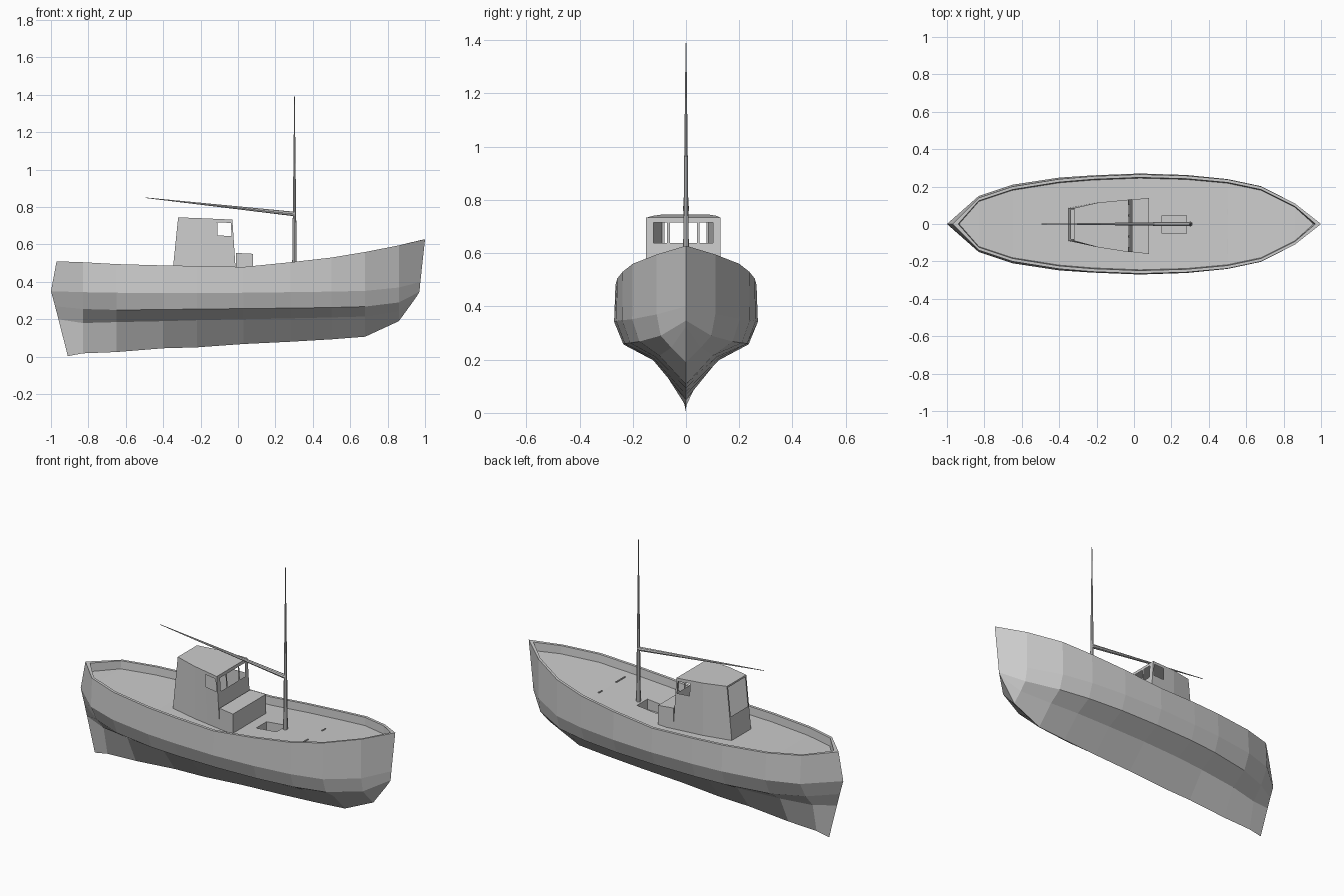
import bpy, bmesh, math
from mathutils import Vector

if "Cube" in bpy.data.objects:
    bpy.data.objects.remove(bpy.data.objects["Cube"])

grey = bpy.data.materials.new("light_grey")
grey.diffuse_color = (0.6, 0.6, 0.6, 1)
grey.use_nodes = True
grey.node_tree.nodes["Principled BSDF"].inputs["Base Color"].default_value = grey.diffuse_color


def make(name, verts, faces, fix_normals=True):
    me = bpy.data.meshes.new(name)
    me.from_pydata(verts, [], faces)
    bm = bmesh.new()
    bm.from_mesh(me)
    bmesh.ops.remove_doubles(bm, verts=bm.verts, dist=1e-5)
    bmesh.ops.dissolve_degenerate(bm, edges=bm.edges, dist=1e-5)
    if fix_normals:
        bmesh.ops.recalc_face_normals(bm, faces=bm.faces)
    bm.to_mesh(me)
    bm.free()
    me.materials.append(grey)
    ob = bpy.data.objects.new(name, me)
    bpy.context.collection.objects.link(ob)
    return ob


# Hull: lines run from stern to bow; ends meet on the centreline
X = [-.83, -.65, -.4, -.22, .03, .28, .5, .68, .86]


def line(stern, ys, zs, bow):
    mid = [(x, y, z) for x, y, z in zip(X, ys, zs)]
    return [(stern[0], 0, stern[1])] + mid + [(bow[0], 0, bow[1])]


sheer_y = [.14, .2, .24, .255, .265, .258, .238, .2, .11]
sheer_z = [.505, .495, .488, .485, .48, .505, .53, .56, .595]
keel = line((-.91, .003), [0] * 9, [.018, .025, .045, .05, .068, .08, .093, .107, .19], (.94, .3))
bilge = line((-.96, .2), [.035, .075, .105, .118, .125, .122, .115, .1, .055],
             [.18, .185, .19, .195, .2, .205, .21, .215, .245], (.957, .325))
chine = line((-.978, .27), [.1, .17, .215, .23, .235, .23, .21, .175, .095],
             [.255, .25, .252, .255, .257, .26, .263, .268, .29], (.97, .347))
side = line((-1, .35), [.15, .21, .248, .26, .27, .262, .24, .202, .11],
            [.345, .342, .34, .34, .342, .345, .348, .352, .37], (.975, .4))
sheer = line((-.97, .51), sheer_y, sheer_z, (1, .628))
rail = line((-.94, .509), [y - .016 for y in sheer_y], sheer_z, (.97, .622))
deck = line((-.935, .462), [y - .02 for y in sheer_y], [z - .045 for z in sheer_z], (.96, .575))

half = [keel, bilge, chine, side, sheer, rail, deck]
port = [[(x, -y, z) for x, y, z in l] for l in half[1:]]
ring = half[::-1] + port
n = len(X) + 2
verts = [v for l in ring for v in l]
faces = []
for r in range(len(ring)):
    s = (r + 1) % len(ring)
    for i in range(n - 1):
        faces.append((r * n + i, r * n + i + 1, s * n + i + 1, s * n + i))
hull = make("hull", verts, faces)


def box(name, lo, hi):
    v = [(x, y, z) for x in (lo[0], hi[0]) for y in (lo[1], hi[1]) for z in (lo[2], hi[2])]
    f = [(0, 1, 3, 2), (4, 6, 7, 5), (0, 4, 5, 1), (2, 3, 7, 6), (0, 2, 6, 4), (1, 5, 7, 3)]
    return make(name, v, f)


# Deck hatch opening
cutter = box("hatch_cutter", (.15, -.05, .40), (.28, .045, .6))
cutter.hide_render = True
cutter.hide_viewport = True
cut = hull.modifiers.new("hatch", 'BOOLEAN')
cut.operation = 'DIFFERENCE'
cut.object = cutter
cut.solver = 'EXACT'

# Low deck ridges
box("ridge_starboard", (.497, -.16, .46), (.503, -.08, .49))
box("ridge_port", (.497, .05, .46), (.503, .08, .49))


# Wall with rectangular openings, mapped from (u, v) in 0..1 between four corners
def wall(name, corners, holes):
    a, b, c, d = [Vector(p) for p in corners]
    us = sorted({0, 1, *[h[0] for h in holes], *[h[1] for h in holes]})
    vs = sorted({0, 1, *[h[2] for h in holes], *[h[3] for h in holes]})
    v, f = [], []
    for u0, u1 in zip(us, us[1:]):
        for v0, v1 in zip(vs, vs[1:]):
            um, vm = (u0 + u1) / 2, (v0 + v1) / 2
            if any(h[0] < um < h[1] and h[2] < vm < h[3] for h in holes):
                continue
            k = len(v)
            for u, w in ((u0, v0), (u1, v0), (u1, v1), (u0, v1)):
                v.append(a.lerp(b, u).lerp(d.lerp(c, u), w))
            f.append((k, k + 1, k + 2, k + 3))
    return make(name, v, f, False)


# Wheelhouse plan, stern to bow: bottom x, top x, top z, starboard y, port y
FLOOR = .43
aft = (-.352, -.32, .745, -.09, .085)
mid = (-.19, -.19, .74, -.125, .115)
fwd = (-.01, -.03, .733, -.15, .13)


def corner(p, k, top):
    return (p[1] if top else p[0], p[k], p[2] if top else FLOOR)


def panel(name, p, q, kp, kq, holes=()):
    wall(name, [corner(p, kp, 0), corner(q, kq, 0), corner(q, kq, 1), corner(p, kp, 1)], holes)


side_window = [(.49, .94, .71, .94)]
panel("wall_aft_starboard", aft, mid, 3, 3)
panel("wall_side_starboard", mid, fwd, 3, 3, side_window)
panel("wall_side_port", fwd, mid, 4, 4, [(.06, .51, .71, .94)])
panel("wall_aft_port", mid, aft, 4, 4)
panel("wall_stern", aft, aft, 4, 3, [(.05, .95, .45, .97)])
panel("wall_front", fwd, fwd, 3, 4,
      [(.1, .28, .69, .94), (.32, .68, .69, .94), (.72, .9, .69, .94)])
roof = [corner(p, k, 1) for p in (aft, mid, fwd) for k in (3, 4)]
make("roof", roof, [(0, 2, 3, 1), (2, 4, 5, 3)], False)

# Low trunk in front of the wheelhouse
trunk = [(-.012, -.15, FLOOR), (.08, -.16, FLOOR), (.08, .14, FLOOR), (-.012, .13, FLOOR)]
tops = [(x, y, .555 if x < 0 else .55) for x, y, _ in trunk]
make("trunk", trunk + tops, [(3, 2, 1, 0), (4, 5, 6, 7)] +
     [(i, (i + 1) % 4, (i + 1) % 4 + 4, i + 4) for i in range(4)])


# Tapered round spars
def spar(name, a, b, r0, r1, sides=8):
    a, b = Vector(a), Vector(b)
    bm = bmesh.new()
    bmesh.ops.create_cone(bm, cap_ends=True, segments=sides, radius1=r0, radius2=r1,
                          depth=(b - a).length)
    rot = (b - a).to_track_quat('Z', 'Y').to_matrix()
    v = [rot @ p.co + (a + b) / 2 for p in bm.verts]
    f = [[p.index for p in fc.verts] for fc in bm.faces]
    bm.free()
    make(name, v, f)


spar("mast", (.302, 0, .43), (.302, 0, 1.39), .013, .0015)
spar("boom", (.302, 0, .763), (-.495, 0, .85), .012, .0015)
